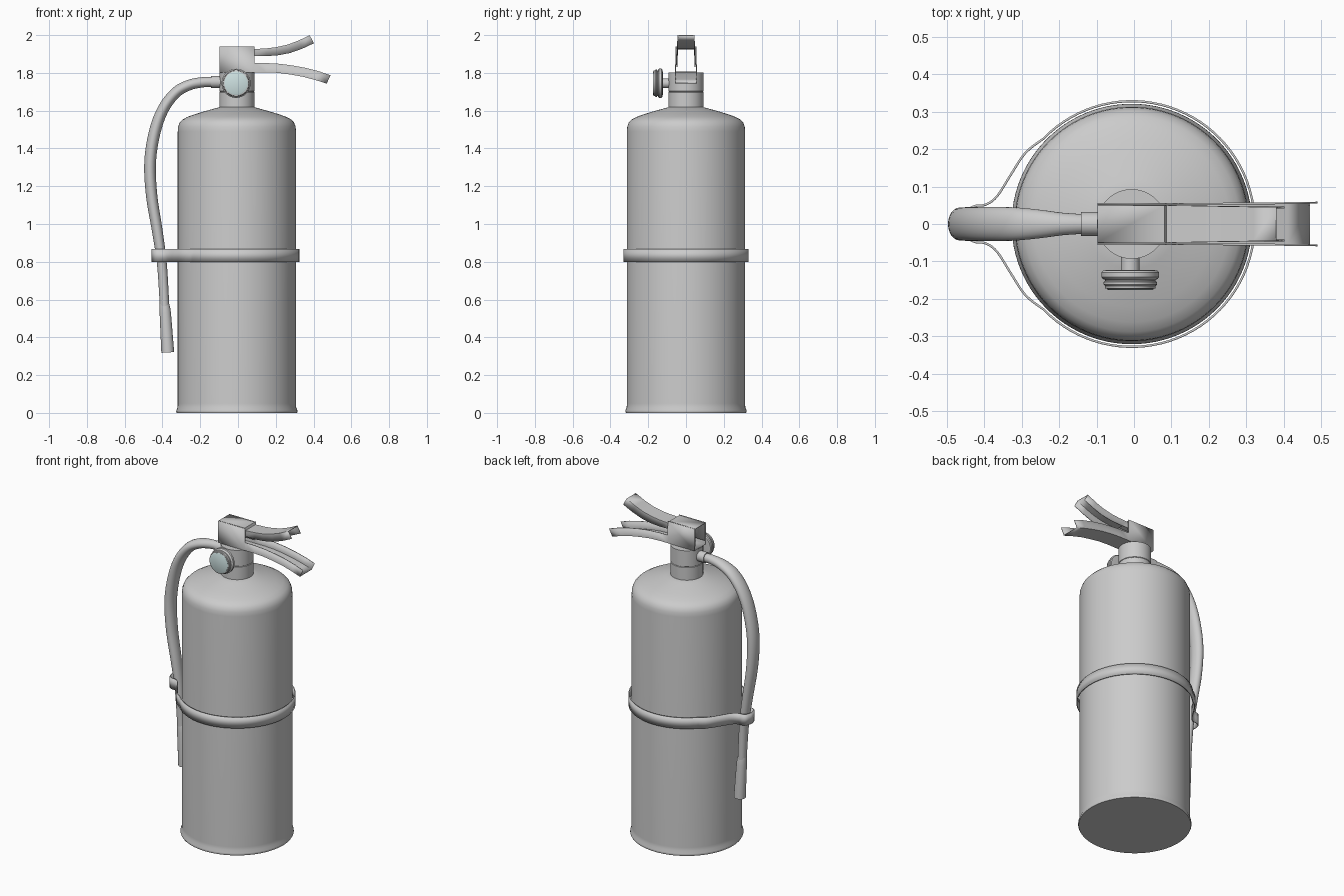
import bpy, bmesh
from math import sin, cos, pi, radians
from mathutils import Matrix, Vector

if "Cube" in bpy.data.objects:
    bpy.data.objects.remove(bpy.data.objects["Cube"])

CX = -0.006  # tank axis


def finish(name, bm, angle=35, thick=0, offset=-1):
    bmesh.ops.remove_doubles(bm, verts=bm.verts, dist=1e-5)
    bmesh.ops.recalc_face_normals(bm, faces=bm.faces)
    me = bpy.data.meshes.new(name)
    bm.to_mesh(me)
    bm.free()
    me.shade_smooth()
    me.set_sharp_from_angle(angle=radians(angle))
    ob = bpy.data.objects.new(name, me)
    bpy.context.collection.objects.link(ob)
    if thick:
        m = ob.modifiers.new("thickness", "SOLIDIFY")
        m.thickness = thick
        m.offset = offset
        m.use_even_offset = False
    return ob


def skin(bm, rings, closed_ring=True, closed_path=False):
    n = len(rings[0])
    pairs = list(zip(rings, rings[1:]))
    if closed_path:
        pairs.append((rings[-1], rings[0]))
    for a, b in pairs:
        for i in range(n if closed_ring else n - 1):
            j = (i + 1) % n
            bm.faces.new((a[i], a[j], b[j], b[i]))


def lathe(name, profile, matrix, seg=64):
    """Spin (radius, height) points round local z and cap both ends."""
    bm = bmesh.new()
    rings = [[bm.verts.new((r * cos(2 * pi * i / seg), r * sin(2 * pi * i / seg), z))
              for i in range(seg)] for r, z in profile]
    skin(bm, rings)
    bm.faces.new(rings[0])
    bm.faces.new(rings[-1])
    bm.transform(matrix)
    return finish(name, bm)


def spline(pts, steps=6):
    """Catmull-Rom through points of any dimension."""
    out = []
    for k in range(len(pts) - 1):
        p = [Vector(pts[max(0, min(len(pts) - 1, k + d))]) for d in (-1, 0, 1, 2)]
        for s in range(steps):
            t = s / steps
            out.append(0.5 * (2 * p[1] + (p[2] - p[0]) * t
                              + (2 * p[0] - 5 * p[1] + 4 * p[2] - p[3]) * t * t
                              + (3 * p[1] - p[0] - 3 * p[2] + p[3]) * t ** 3))
    return out + [Vector(pts[-1])]


def tube(name, stations, seg=24):
    """Sweep an ellipse along an xz path: (x, z, in-plane radius), y radius pairs."""
    bm = bmesh.new()
    rings = []
    for k, (x, z, rn, ry) in enumerate(stations):
        a, b = stations[max(0, k - 1)], stations[min(len(stations) - 1, k + 1)]
        t = Vector((b[0] - a[0], b[1] - a[1])).normalized()
        rings.append([bm.verts.new((x - t.y * rn * cos(2 * pi * i / seg), ry * sin(2 * pi * i / seg),
                                    z + t.x * rn * cos(2 * pi * i / seg))) for i in range(seg)])
    skin(bm, rings)
    bm.faces.new(rings[0])
    bm.faces.new(rings[-1])
    return finish(name, bm)


def channel(name, stations):
    """Folded sheet: (free-edge x, z, web x, z, half width)."""
    bm = bmesh.new()
    rings = [[bm.verts.new(p) for p in ((xf, -w, zf), (xw, -w, zw), (xw, w, zw), (xf, w, zf))]
             for xf, zf, xw, zw, w in stations]
    skin(bm, rings, closed_ring=False)
    return finish(name, bm, thick=0.005, offset=0)


up = Matrix.Translation((CX, 0, 0))

# Tank with base lip and rounded shoulder
lathe("tank", [(0.318, 0), (0.321, 0.006), (0.32, 0.014), (0.314, 0.03), (0.313, 0.05),
               (0.313, 1.49), (0.311, 1.515), (0.303, 1.537), (0.288, 1.553), (0.262, 1.567),
               (0.22, 1.582), (0.17, 1.597), (0.12, 1.611), (0.09, 1.619)], up, 96)

# Neck and valve body with a seam
lathe("valve_neck", [(0.093, 1.60), (0.093, 1.697), (0.09, 1.699), (0.09, 1.701),
                     (0.093, 1.703), (0.093, 1.802)], up)

# Lower lever: channel open at the top, tall at the bracket
channel("lower_lever", [
    (-0.098, 1.94, -0.098, 1.805, 0.054), (0.086, 1.94, 0.086, 1.805, 0.054),
    (0.088, 1.853, 0.088, 1.805, 0.054), (0.15, 1.852, 0.15, 1.805, 0.054),
    (0.22, 1.848, 0.21, 1.802, 0.054), (0.29, 1.839, 0.28, 1.793, 0.055),
    (0.36, 1.826, 0.345, 1.781, 0.055), (0.43, 1.808, 0.41, 1.764, 0.056),
    (0.49, 1.787, 0.47, 1.745, 0.057)])

# Upper lever: channel open underneath
channel("upper_lever", [
    (-0.098, 1.83, -0.098, 1.938, 0.048), (0.08, 1.83, 0.08, 1.938, 0.048),
    (0.086, 1.89, 0.086, 1.925, 0.048), (0.15, 1.889, 0.15, 1.928, 0.047),
    (0.21, 1.893, 0.20, 1.934, 0.046), (0.275, 1.905, 0.26, 1.947, 0.045),
    (0.34, 1.928, 0.32, 1.969, 0.044), (0.402, 1.957, 0.38, 1.998, 0.044)])

# Pressure gauge facing the front: stem, rim and tinted glass
front = Matrix.Translation((CX - 0.004, 0, 1.745)) @ Matrix.Rotation(pi / 2, 4, 'X')
lathe("gauge_stem", [(0.025, 0.07), (0.025, 0.13)], front, 32)
lathe("gauge_rim", [(0.06, 0.123), (0.072, 0.124), (0.077, 0.129), (0.077, 0.142), (0.073, 0.147),
                    (0.067, 0.149), (0.067, 0.152), (0.072, 0.155), (0.072, 0.161), (0.068, 0.165),
                    (0.067, 0.172), (0.062, 0.173)], front)
glass = lathe("gauge_glass", [(0.062, 0.165), (0.062, 0.174), (0.058, 0.176)], front)
mat = bpy.data.materials.new("glass")
mat.diffuse_color = (0.62, 0.76, 0.76, 1)
mat.use_nodes = True
mat.node_tree.nodes["Principled BSDF"].inputs["Base Color"].default_value = mat.diffuse_color
glass.data.materials.append(mat)

# Hose: fitting, tapered hose and nozzle
tube("hose_fitting", [(-0.08, 1.752, 0.032, 0.032), (-0.142, 1.752, 0.032, 0.032)])
tube("hose", spline([
    (-0.13, 1.752, 0.026, 0.026), (-0.19, 1.75, 0.027, 0.030), (-0.26, 1.735, 0.028, 0.039),
    (-0.33, 1.695, 0.029, 0.045), (-0.395, 1.61, 0.030, 0.046), (-0.44, 1.49, 0.031, 0.045),
    (-0.465, 1.33, 0.031, 0.044), (-0.457, 1.15, 0.030, 0.041), (-0.425, 0.95, 0.028, 0.037),
    (-0.402, 0.78, 0.026, 0.032), (-0.388, 0.55, 0.025, 0.027)]))
tube("nozzle", [(-0.391, 0.58, 0.025, 0.025), (-0.388, 0.56, 0.028, 0.028),
                (-0.385, 0.53, 0.030, 0.030), (-0.372, 0.32, 0.034, 0.034)])

# Strap round the tank, pinching in to hold the hose
R = 0.328
arc = [(CX + R * cos(radians(a)), R * sin(radians(a))) for a in range(0, 138, 4)]
neck = spline([arc[-1], (-0.29, 0.19), (-0.33, 0.13), (-0.365, 0.075), (-0.395, 0.052),
               (-0.425, 0.048), (-0.445, 0.034), (-0.454, 0)], 4)
half = arc + [tuple(p) for p in neck[1:]]
loop = half + [(x, -y) for x, y in half[-2:0:-1]]
bm = bmesh.new()
rings = [[bm.verts.new((x, y, z)) for z in (0.80, 0.868)] for x, y in loop]
skin(bm, rings, closed_ring=False, closed_path=True)
finish("hose_strap", bm, thick=0.006, offset=0)
